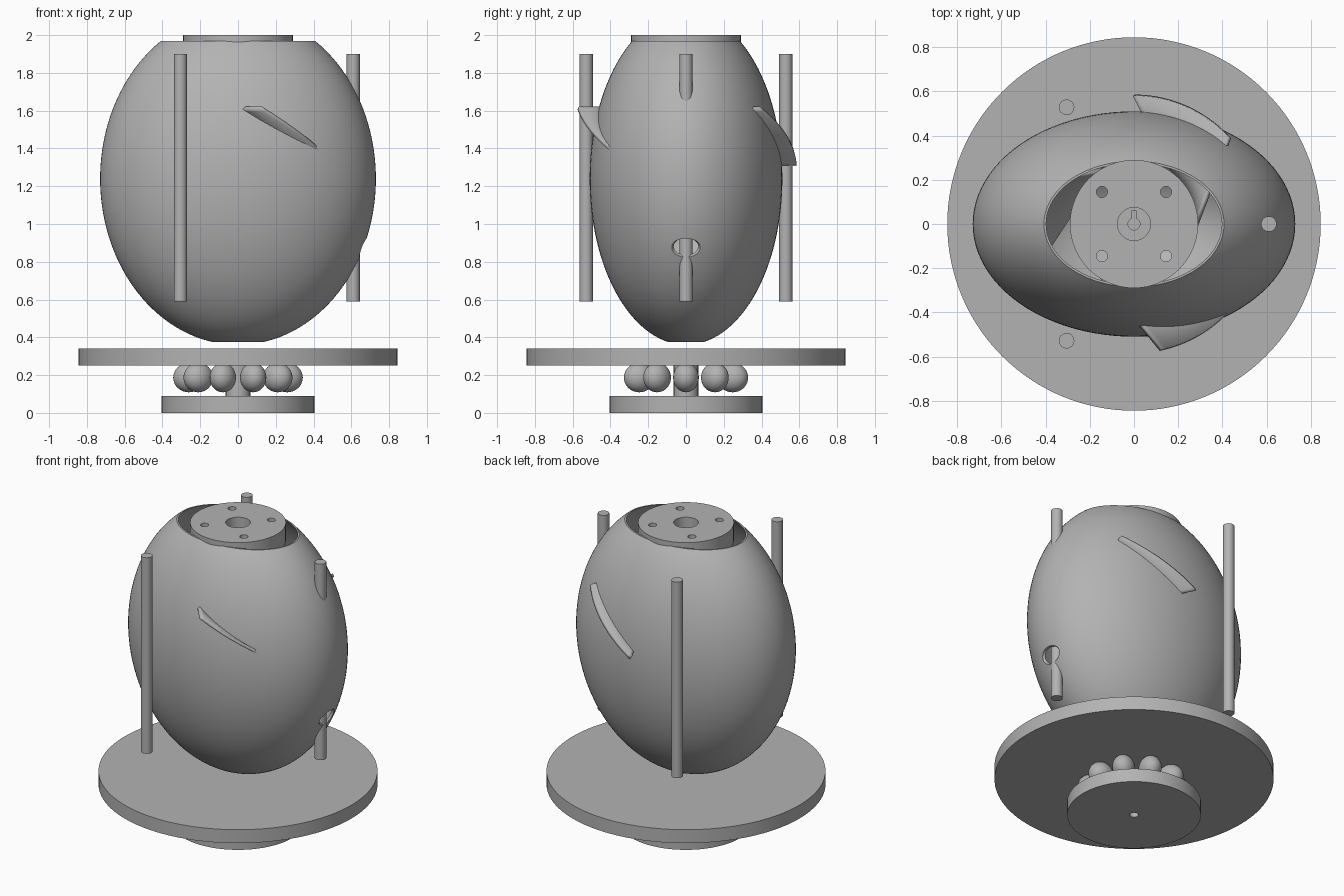
import bpy, bmesh, math
from mathutils import Matrix

cube = bpy.data.objects.get("Cube")
if cube:
    bpy.data.objects.remove(cube, do_unlink=True)

grey = bpy.data.materials.new("plain grey")
grey.use_nodes = True
grey.diffuse_color = (0.45, 0.45, 0.45, 1)
grey.node_tree.nodes["Principled BSDF"].inputs["Base Color"].default_value = (0.45, 0.45, 0.45, 1)


def add(name, bm):
    """Turn a bmesh into a smooth-by-angle object."""
    bmesh.ops.recalc_face_normals(bm, faces=bm.faces)
    mesh = bpy.data.meshes.new(name)
    bm.to_mesh(mesh)
    bm.free()
    mesh.materials.append(grey)
    ob = bpy.data.objects.new(name, mesh)
    bpy.context.collection.objects.link(ob)
    finish(ob)
    return ob


def finish(ob):
    bpy.ops.object.select_all(action='DESELECT')
    bpy.context.view_layer.objects.active = ob
    ob.select_set(True)
    bpy.ops.object.shade_smooth_by_angle(angle=math.radians(35))


def cylinder(name, r, z0, z1, x=0, y=0, sides=48):
    bm = bmesh.new()
    bmesh.ops.create_cone(bm, cap_ends=True, segments=sides, radius1=r, radius2=r,
                          depth=z1 - z0, matrix=Matrix.Translation((x, y, (z0 + z1) / 2)))
    return add(name, bm)


def ellipsoid(name, centre, radii, turn=0):
    bm = bmesh.new()
    m = (Matrix.Rotation(turn, 4, 'Z') @ Matrix.Translation(centre)
         @ Matrix.Diagonal((*radii, 1)))
    bmesh.ops.create_uvsphere(bm, u_segments=32, v_segments=20, radius=1, matrix=m)
    return add(name, bm)


def cut(ob, cutters):
    """Subtract the cutters and hide them."""
    for c in cutters:
        mod = ob.modifiers.new("cut", 'BOOLEAN')
        mod.operation = 'DIFFERENCE'
        mod.solver = 'EXACT'
        mod.object = c
        bpy.context.view_layer.objects.active = ob
        bpy.ops.object.modifier_apply(modifier=mod.name)
        bpy.data.objects.remove(c, do_unlink=True)
    finish(ob)


# Base, shaft and ring of rollers
base = cylinder("base", 0.405, 0, 0.09, sides=96)
cut(base, [cylinder("base_bore", 0.027, -0.1, 0.07)])
cylinder("shaft", 0.065, 0.085, 0.26)
for i in range(10):
    ellipsoid(f"roller_{i + 1}", (0.26, 0, 0.187), (0.083, 0.068, 0.078), i * math.tau / 10)

# Turntable plate with a keyhole
plate = cylinder("plate", 0.845, 0.25, 0.34, sides=128)
bm = bmesh.new()
bmesh.ops.create_cube(bm, size=1, matrix=Matrix.Translation((0, 0.03, 0.35))
                      @ Matrix.Diagonal((0.02, 0.06, 0.1, 1)))
cut(plate, [cylinder("keyhole", 0.027, 0.3, 0.4), add("keyhole_slot", bm)])

# Hollow egg shell, open at both ends
RX, RY, RZ, ZC, WALL = 0.73, 0.51, 0.88, 1.24, 0.018
LOW, HIGH, RINGS, SEGS = -0.866, 0.73, 56, 96
a0, a1 = math.asin(LOW / RZ), math.asin(HIGH / RZ)
angles = [a0 + (a1 - a0) * i / RINGS for i in range(RINGS + 1)]
bm = bmesh.new()
loops = []
for wall, path in ((0, angles), (WALL, angles[::-1])):
    for a in path:
        loops.append([bm.verts.new(((RX - wall) * math.cos(a) * math.cos(t),
                                    (RY - wall) * math.cos(a) * math.sin(t),
                                    ZC + RZ * math.sin(a)))
                      for t in (math.tau * k / SEGS for k in range(SEGS))])
for p, q in zip(loops, loops[1:] + loops[:1]):
    for k in range(SEGS):
        n = (k + 1) % SEGS
        bm.faces.new((p[k], p[n], q[n], q[k]))
egg = add("egg_shell", bm)
cut(egg, [ellipsoid("post_notch", (0.67, 0, 0.87), (0.05, 0.08, 0.055))])

# Top disc with a central bore and four bolt holes
disc = cylinder("top_disc", 0.29, 1.88, 2.0, sides=96)
holes = [cylinder("centre_bore", 0.075, 1.8, 2.1)]
for x in (-0.145, 0.145):
    for y in (-0.145, 0.145):
        holes.append(cylinder("bolt_hole", 0.025, 1.8, 2.1, x, y, 24))
cut(disc, holes)

# Three upright posts
for i in range(3):
    t = i * math.tau / 3
    cylinder(f"post_{i + 1}", 0.035, 0.59, 1.9, 0.61 * math.cos(t), 0.61 * math.sin(t), 32)

# Three spiral blades passing through the shell
STEPS = 24
for i in range(3):
    bm = bmesh.new()
    rows = []
    for s in range(STEPS + 1):
        f = s / STEPS
        t = math.radians(90 - 48 * f) + i * math.tau / 3
        d = t + math.radians(207)
        rows.append([bm.verts.new((0.583 * math.cos(t) + w * math.cos(d),
                                   0.583 * math.sin(t) + w * math.sin(d),
                                   1.315 + 0.3 * f)) for w in (0, 0.15, 0.3, 0.45)])
    for p, q in zip(rows, rows[1:]):
        for k in range(3):
            bm.faces.new((p[k], p[k + 1], q[k + 1], q[k]))
    blade = add(f"blade_{i + 1}", bm)
    mod = blade.modifiers.new("thickness", 'SOLIDIFY')
    mod.thickness = 0.02
    mod.offset = 0
